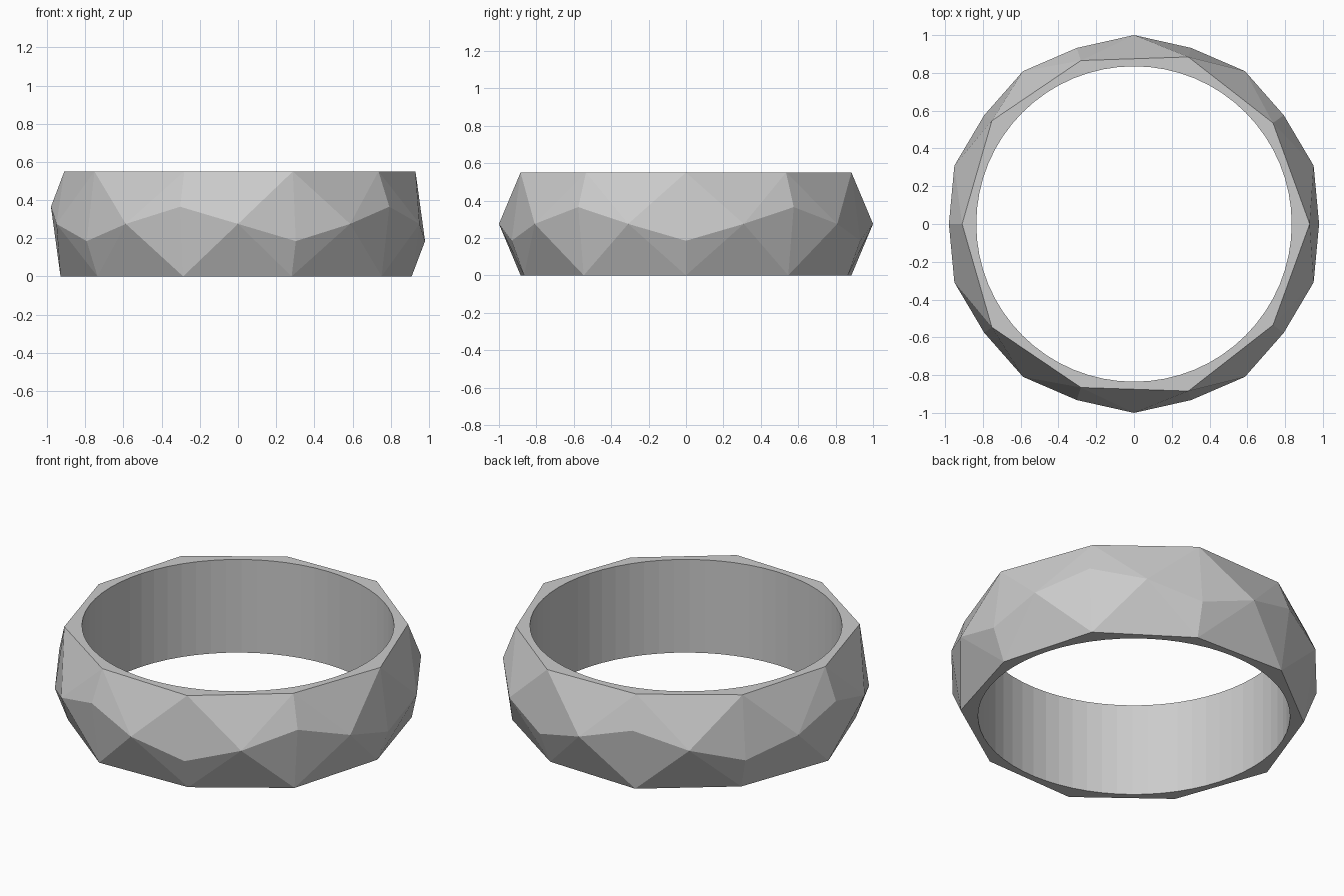
import bpy, bmesh
from math import sin, cos, radians

if "Cube" in bpy.data.objects:
    bpy.data.objects.remove(bpy.data.objects["Cube"])

H = 0.55        # band height
HOLE_R = 0.835  # finger hole radius
N = 10          # facets around

bm = bmesh.new()

def ring_point(radius, degrees, z):
    a = radians(degrees)
    return bm.verts.new((radius * cos(a), radius * sin(a), z))

# Faceted outer body: rims and a zigzag girdle alternating low / high
top, bottom, girdle, between = [], [], [], []
for i in range(N):
    low = i % 2 == 0
    a = i * 36
    top.append(ring_point(0.93 if low else 0.91, a, H))
    bottom.append(ring_point(0.91 if low else 0.93, a, 0))
    girdle.append(ring_point(0.98, a, 0.185 if low else 0.365))
    between.append(ring_point(1.0, a + 18, H / 2))

for i in range(N):
    j = (i + 1) % N
    for rim in (top, bottom):
        bm.faces.new((rim[i], girdle[i], between[i]))
        bm.faces.new((rim[i], between[i], rim[j]))
        bm.faces.new((rim[j], between[i], girdle[j]))
bm.faces.new(top)
bm.faces.new(bottom)
bmesh.ops.recalc_face_normals(bm, faces=bm.faces)

mesh = bpy.data.meshes.new("faceted_ring_band")
bm.to_mesh(mesh)
bm.free()
ring = bpy.data.objects.new("faceted_ring_band", mesh)
bpy.context.collection.objects.link(ring)

# Round hole through the band
bpy.ops.mesh.primitive_cylinder_add(vertices=64, radius=HOLE_R, depth=2, location=(0, 0, H / 2))
cutter = bpy.context.object
cutter.name = "hole_cutter"
cutter.hide_render = True

bpy.ops.object.select_all(action='DESELECT')
bpy.context.view_layer.objects.active = ring
ring.select_set(True)
cut = ring.modifiers.new("hole", 'BOOLEAN')
cut.operation = 'DIFFERENCE'
cut.solver = 'EXACT'
cut.object = cutter
bpy.ops.object.modifier_apply(modifier=cut.name)
bpy.data.objects.remove(cutter, do_unlink=True)
